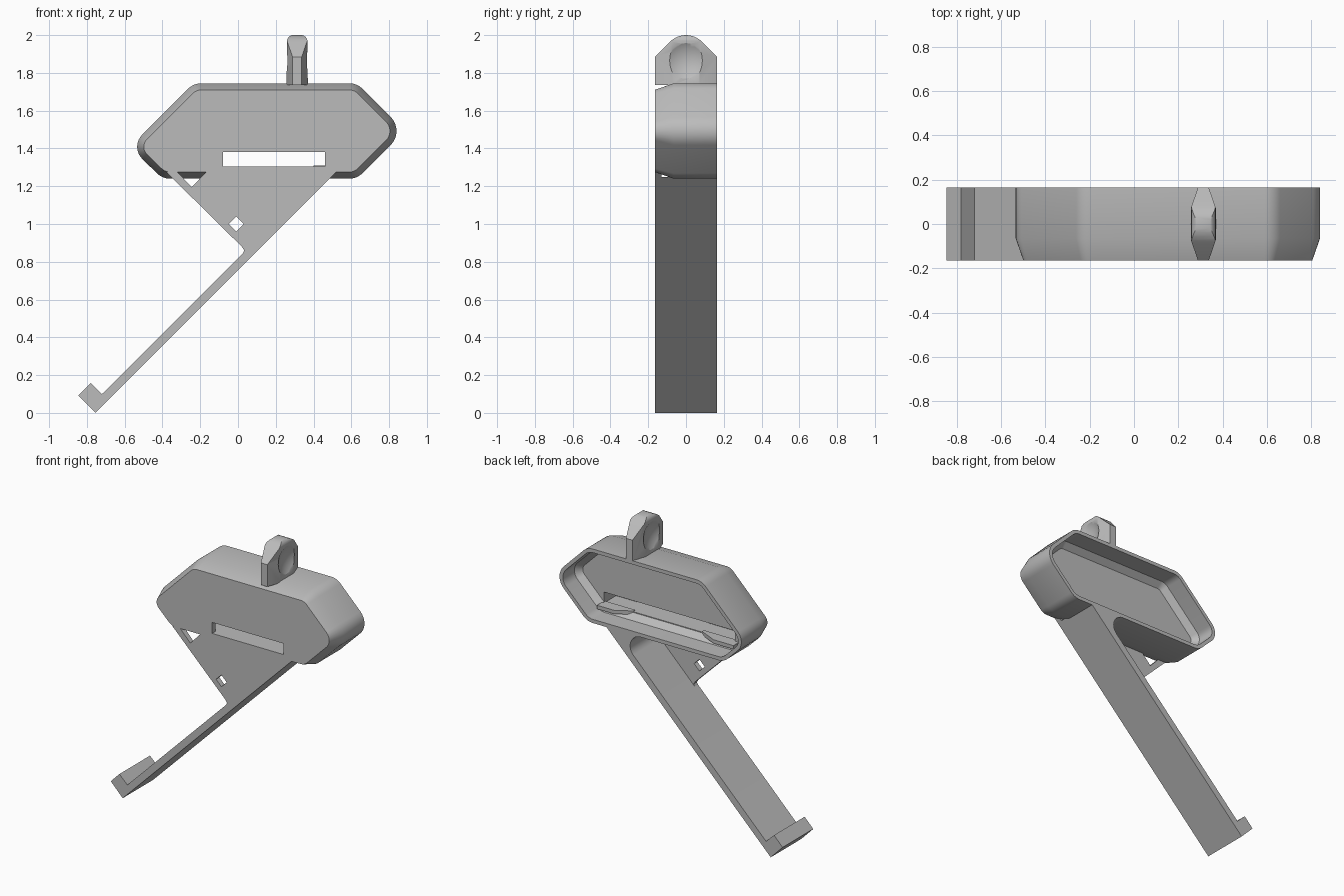
import bpy, bmesh, math
from mathutils import Vector

if "Cube" in bpy.data.objects:
    bpy.data.objects.remove(bpy.data.objects["Cube"])

grey = bpy.data.materials.new("plain grey")
grey.diffuse_color = (0.5, 0.5, 0.5, 1)
grey.use_nodes = True
grey.node_tree.nodes["Principled BSDF"].inputs["Base Color"].default_value = grey.diffuse_color


def finish(bm, name):
    bmesh.ops.recalc_face_normals(bm, faces=bm.faces)
    mesh = bpy.data.meshes.new(name)
    bm.to_mesh(mesh)
    bm.free()
    ob = bpy.data.objects.new(name, mesh)
    bpy.context.collection.objects.link(ob)
    mesh.materials.append(grey)
    return ob


def loft(name, rings):
    """Closed solid through rings of equal point count."""
    bm = bmesh.new()
    vs = [[bm.verts.new(p) for p in r] for r in rings]
    n = len(vs[0])
    for a, b in zip(vs, vs[1:]):
        for i in range(n):
            j = (i + 1) % n
            bm.faces.new((a[i], a[j], b[j], b[i]))
    bm.faces.new(vs[0])
    bm.faces.new(vs[-1])
    return finish(bm, name)


def prism(name, pts, a, b, axis="y"):
    """Profile swept between a and b along one axis."""
    place = {"x": lambda p, t: (t, p[0], p[1]),
             "y": lambda p, t: (p[0], t, p[1]),
             "z": lambda p, t: (p[0], p[1], t)}[axis]
    return loft(name, [[place(p, t) for p in pts] for t in (a, b)])


def rect(x0, x1, z0, z1):
    return [(x0, z0), (x1, z0), (x1, z1), (x0, z1)]


def combine(ob, other, op="DIFFERENCE"):
    m = ob.modifiers.new("cut", "BOOLEAN")
    m.operation, m.object, m.solver = op, other, "EXACT"
    bpy.context.view_layer.objects.active = ob
    bpy.ops.object.modifier_apply(modifier=m.name)
    bpy.data.objects.remove(other)


def smooth(ob, angle=30):
    bpy.ops.object.select_all(action="DESELECT")
    ob.select_set(True)
    bpy.context.view_layer.objects.active = ob
    bpy.ops.object.shade_smooth_by_angle(angle=math.radians(angle))


def rounded(corners, inset=0.0, steps=8):
    """Convex counter-clockwise outline with rounded corners, offset inward."""
    out = []
    n = len(corners)
    for i, (x, z, r) in enumerate(corners):
        p = Vector((x, z))
        d0 = (p - Vector(corners[i - 1][:2])).normalized()
        d1 = (Vector(corners[(i + 1) % n][:2]) - p).normalized()
        n0, n1 = Vector((d0.y, -d0.x)), Vector((d1.y, -d1.x))
        c = p - (n0 + n1) * (r / (1 + n0.dot(n1)))
        a0 = math.atan2(n0.y, n0.x)
        turn = n0.angle(n1)
        for k in range(steps + 1):
            a = a0 + turn * k / steps
            out.append((c.x + (r - inset) * math.cos(a), c.y + (r - inset) * math.sin(a)))
    return out


# Hollow six-sided housing, chamfered at the front and open at the back
HULL = [(-0.40, 1.24, 0.1), (0.63, 1.24, 0.1), (0.883, 1.492, 0.105),
        (0.63, 1.745, 0.1), (-0.235, 1.745, 0.1), (-0.572, 1.408, 0.09)]
RINGS = [(0.035, -0.165), (0, -0.065), (0, 0.165), (0.025, 0.165), (0.025, 0.04), (0.06, 0.0)]
housing = loft("housing", [[(x, y, z) for x, z in rounded(HULL, i)] for i, y in RINGS])
# Long channel in the floor, and the shorter window through the front
combine(housing, prism("channel_cutter", rect(-0.37, 0.62, 1.305, 1.38), -0.13, 0.05))
combine(housing, prism("window_cutter", rect(-0.08, 0.46, 1.305, 1.38), -0.3, 0.05))
smooth(housing, 25)

# Clip ledges at both ends of the channel
for side, end, mid, inner in (("right", 0.63, 0.50, 0.40), ("left", -0.40, -0.25, -0.12)):
    prism(side + "_clip", [(end, -0.02), (end, 0.06), (mid, 0.06), (inner, 0), (inner, -0.02)],
          1.285, 1.31, "z")

# Diagonal arm with hooked foot, filleted into the housing underside
R = 0.08
cx, cz = 0.42 - 2.414 * R, 1.24 - R
fillet = [(cx + R * math.cos(math.radians(a)), cz + R * math.sin(math.radians(a)))
          for a in range(-45, 91, 15)]
arm = prism("arm", [(-0.755, 0), (-0.845, 0.092), (-0.78, 0.158), (-0.72, 0.10)] + fillet
            + [(cx, 1.25), (0.495, 1.25)], -0.165, 0.165)
smooth(arm)

# Thin triangular web at the front with two openings
web = prism("web", [(-0.38, 1.275), (0.02, 0.88), (0.033, 0.86), (0.02, 0.835),
                    (0.08, 0.835), (0.52, 1.275)], -0.165, -0.13)
combine(web, prism("diamond_cutter", [(-0.05, 1.0), (-0.01, 0.96), (0.03, 1.0), (-0.01, 1.04)], -0.3, 0))
combine(web, prism("notch_cutter", [(-0.32, 1.274), (-0.245, 1.195), (-0.17, 1.274)], -0.3, 0))

# Hanging lug: side outline, plan outline and front outline intersected
X = 0.313
arc = [(0.12 * math.sin(math.radians(a)), 1.88 + 0.12 * math.cos(math.radians(a)))
       for a in range(45, -46, -9)]
lug = prism("hanging_lug", [(-0.165, 1.735), (0.165, 1.735), (0.165, 1.885)] + arc + [(-0.165, 1.885)],
            X - 0.1, X + 0.1, "x")
plan = [(X + sx * w, y) for sx, w, y in ((-1, 0.024, -0.166), (1, 0.024, -0.166), (1, 0.057, -0.07),
        (1, 0.057, 0.07), (1, 0.024, 0.166), (-1, 0.024, 0.166), (-1, 0.057, 0.07), (-1, 0.057, -0.07))]
combine(lug, prism("plan_shape", plan, 1.7, 2.1, "z"), "INTERSECT")
front = rounded([(X - 0.058, 1.6, 0.01), (X + 0.058, 1.6, 0.01),
                 (X + 0.054, 2.001, 0.035), (X - 0.054, 2.001, 0.035)])
combine(lug, prism("front_shape", front, -0.3, 0.3), "INTERSECT")
# Dished finger recess on both sides
for s in (-1, 1):
    bm = bmesh.new()
    bmesh.ops.create_uvsphere(bm, u_segments=48, v_segments=32, radius=0.19)
    bmesh.ops.translate(bm, verts=bm.verts, vec=(X + s * (0.03 + 0.19), 0, 1.865))
    combine(lug, finish(bm, "dish_cutter"))
smooth(lug)
